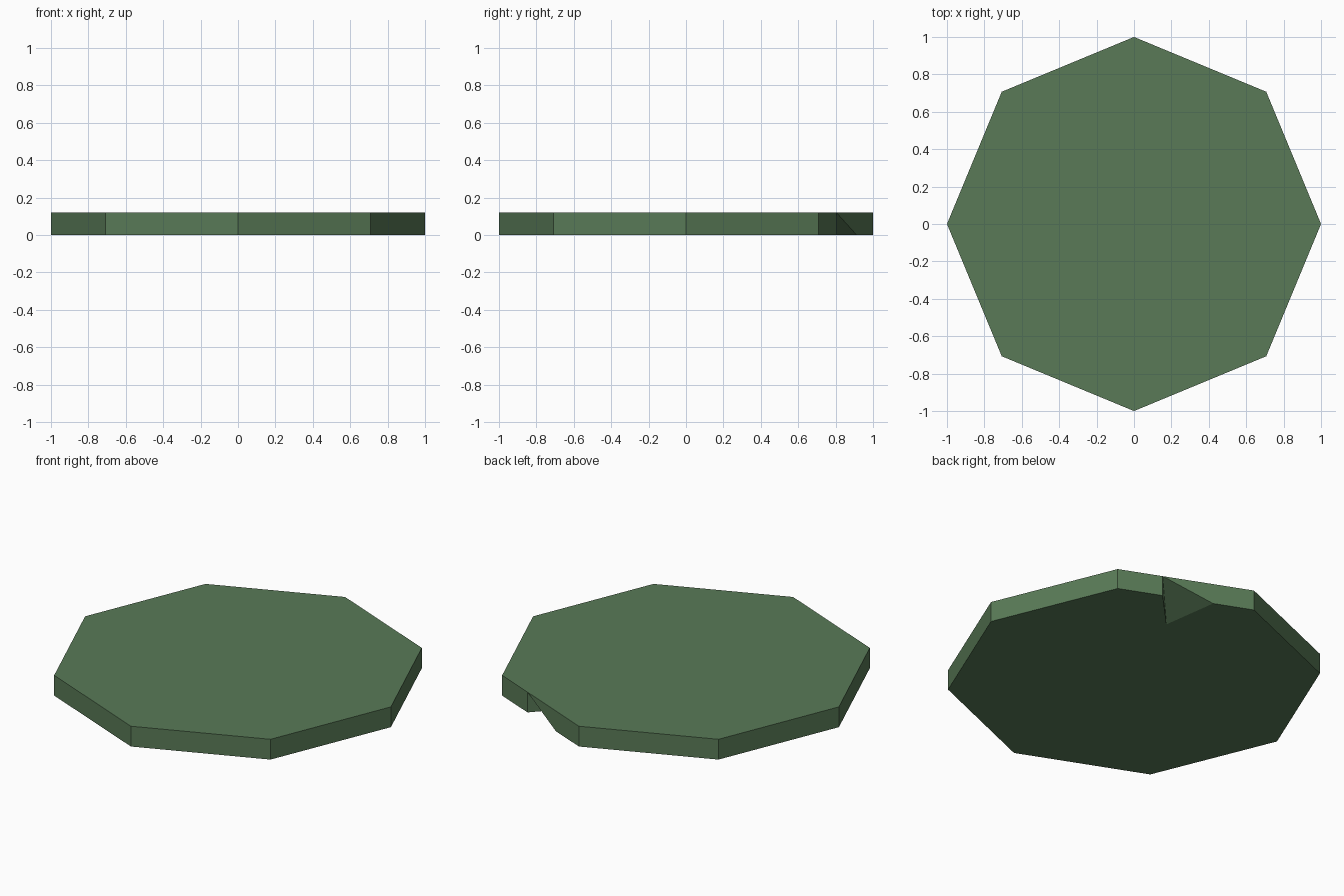
import bpy, bmesh, math

if "Cube" in bpy.data.objects:
    bpy.data.objects.remove(bpy.data.objects["Cube"])

HEIGHT = 0.12
GREEN = (0.10, 0.195, 0.095, 1)

# Octagon outline, with two extra points on the chipped edge
outline = [(math.cos(k * math.pi / 4), math.sin(k * math.pi / 4)) for k in range(8)]


def on_edge(a, b, t):
    return tuple(p + (q - p) * t for p, q in zip(a, b))


a, b = outline[1], outline[2]
outline[2:2] = [on_edge(a, b, 0.33), on_edge(a, b, 0.70)]
CHIP = 2                      # index of the first chip point
notch_xy = (0.26, 0.58)       # innermost chip point on the underside

bm = bmesh.new()
low = [bm.verts.new((x, y, 0)) for x, y in outline]
top = [bm.verts.new((x, y, HEIGHT)) for x, y in outline]
notch = bm.verts.new((*notch_xy, 0))

# Flat top, and underside with the notch
bm.faces.new(top)
bm.faces.new(reversed(low[:CHIP + 1] + [notch] + low[CHIP + 1:]))

# Side walls, with the chipped stretch cut away diagonally
for i in range(len(low)):
    j = (i + 1) % len(low)
    if i == CHIP:
        bm.faces.new((top[i], low[i], notch))
        bm.faces.new((top[i], notch, low[j]))
        bm.faces.new((top[i], low[j], top[j]))
    else:
        bm.faces.new((low[i], low[j], top[j], top[i]))

mesh = bpy.data.meshes.new("chipped_slab")
bm.to_mesh(mesh)
bm.free()
slab = bpy.data.objects.new("chipped_slab", mesh)
bpy.context.collection.objects.link(slab)

# Green finish
mat = bpy.data.materials.new("green")
mat.diffuse_color = GREEN
mat.use_nodes = True
mat.node_tree.nodes["Principled BSDF"].inputs["Base Color"].default_value = mat.diffuse_color
mesh.materials.append(mat)
